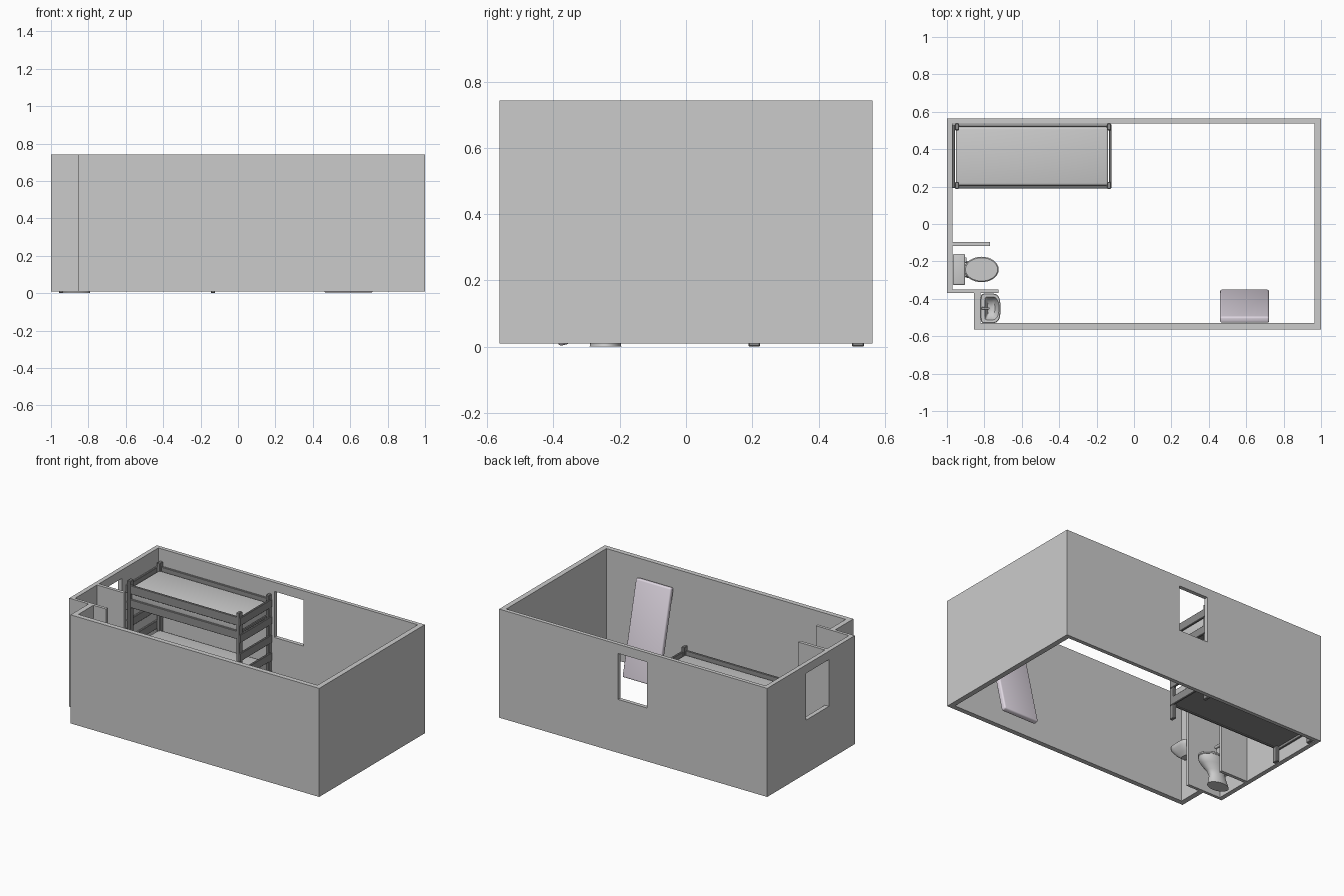
import bpy, bmesh, math
from mathutils import Matrix

if "Cube" in bpy.data.objects:
    bpy.data.objects.remove(bpy.data.objects["Cube"])


def material(name, rgb):
    m = bpy.data.materials.new(name)
    m.diffuse_color = (*rgb, 1)
    m.use_nodes = True
    m.node_tree.nodes["Principled BSDF"].inputs["Base Color"].default_value = m.diffuse_color
    return m


DARK = material("dark_frame", (0.27, 0.27, 0.27))
PALE = material("pale_fabric", (0.68, 0.68, 0.68))
MAUVE = material("mauve_fabric", (0.74, 0.68, 0.76))


def finish(bm, name, mat=None, smooth=False):
    bmesh.ops.recalc_face_normals(bm, faces=bm.faces[:])
    me = bpy.data.meshes.new(name)
    bm.to_mesh(me)
    bm.free()
    ob = bpy.data.objects.new(name, me)
    bpy.context.collection.objects.link(ob)
    if mat:
        me.materials.append(mat)
    if smooth:
        bpy.ops.object.select_all(action='DESELECT')
        ob.select_set(True)
        bpy.context.view_layer.objects.active = ob
        bpy.ops.object.shade_smooth_by_angle(angle=math.radians(35))
    return ob


def box(name, x, y, z, mat=None, bevel=0, segments=3):
    """Box from (min, max) pairs with optional rounded edges."""
    bm = bmesh.new()
    size = [b - a for a, b in (x, y, z)]
    mid = [(a + b) / 2 for a, b in (x, y, z)]
    bmesh.ops.create_cube(bm, size=1, matrix=Matrix.Translation(mid) @ Matrix.Diagonal((*size, 1)))
    if bevel:
        bmesh.ops.bevel(bm, geom=bm.edges[:], offset=bevel, segments=segments,
                        profile=0.5, affect='EDGES')
    return finish(bm, name, mat, bevel > 0)


def loft(name, rings, mat=None):
    """Skin a stack of equal-length point rings and cap both ends."""
    bm = bmesh.new()
    loops = [[bm.verts.new(p) for p in r] for r in rings]
    n = len(loops[0])
    for a, b in zip(loops, loops[1:]):
        for i in range(n):
            bm.faces.new((a[i], a[(i + 1) % n], b[(i + 1) % n], b[i]))
    bm.faces.new(loops[0])
    bm.faces.new(loops[-1])
    return finish(bm, name, mat, True)


def ellipse(cx, cy, rx, ry, z, n=32):
    return [(cx + rx * math.cos(2 * math.pi * i / n), cy + ry * math.sin(2 * math.pi * i / n), z)
            for i in range(n)]


# Room shell: stepped outline, no floor or ceiling
BOTTOM, TOP = 0.01, 0.742
outer = [(-1, .563), (-1, -.37), (-.855, -.37), (-.855, -.563), (1, -.563), (1, .563)]
inner = [(-.97, .537), (-.97, -.35), (-.82, -.35), (-.82, -.53), (.965, -.53), (.965, .537)]
bm = bmesh.new()
ring = [[bm.verts.new((x, y, z)) for x, y in pts]
        for pts, z in ((outer, BOTTOM), (outer, TOP), (inner, TOP), (inner, BOTTOM))]
for k in range(4):
    a, b = ring[k], ring[(k + 1) % 4]
    for i in range(6):
        j = (i + 1) % 6
        bm.faces.new((a[i], a[j], b[j], b[i]))
walls = finish(bm, "room_walls")

# Window openings in the back and left walls
for x, y, z in (((-.105, .112), (.45, .65), (.37, .68)),
                ((-1.1, -.9), (-.094, .148), (.37, .685))):
    cutter = box("window_cutter", x, y, z)
    cutter.hide_render = True
    mod = walls.modifiers.new("window", 'BOOLEAN')
    mod.operation = 'DIFFERENCE'
    mod.solver = 'EXACT'
    mod.object = cutter
    bpy.context.view_layer.objects.active = walls
    bpy.ops.object.modifier_apply(modifier=mod.name)
    bpy.data.objects.remove(cutter)

# Partitions around the toilet
box("toilet_partition", (-.97, -.77), (-.117, -.095), (BOTTOM, TOP))
box("sink_partition", (-.82, -.725), (-.37, -.35), (BOTTOM, TOP))

# Bunk bed: posts, end slats, side rails and mattresses
for x in (-.946, -.134):
    for y in (.206, .519):
        box("bed_post", (x - .011, x + .011), (y - .018, y + .018), (0, .66), DARK, .003, 1)
for x in (-.965, -.127):
    for z in (.12, .24, .36, .485, .6):
        box("bed_end_slat", (x - .007, x + .008), (.192, .533), (z - .028, z + .028), DARK, .003, 1)
for y in (.198, .526):
    for z0, z1 in ((.1, .17), (.48, .535), (.572, .63)):
        box("bed_side_rail", (-.95, -.13), (y - .007, y + .007), (z0, z1), DARK, .002, 1)
for z in (.12, .52):
    box("bed_mattress", (-.952, -.138), (.206, .518), (z, z + .085), PALE, .012)
    box("bed_base", (-.952, -.138), (.205, .519), (z - .015, z), DARK)

# Mattress leaning on the front wall
lean = box("leaning_mattress", (.46, .722), (0, .036), (0, .63), MAUVE, .01)
lean.location = (0, -.384, .001)
lean.rotation_euler = (math.radians(13.4), 0, 0)

# Toilet: pedestal and bowl, seat lid, tank and tank lid
TY = -.243
loft("toilet_bowl", [ellipse(cx, TY, rx, ry, z) for cx, rx, ry, z in (
    (-.865, .075, .048, 0), (-.865, .07, .045, .015), (-.86, .058, .036, .06),
    (-.85, .063, .04, .09), (-.83, .082, .055, .125), (-.817, .089, .063, .15),
    (-.815, .089, .065, .17))])
loft("toilet_lid", [ellipse(-.815, TY, rx, ry, z) for rx, ry, z in (
    (.088, .065, .171), (.092, .068, .175), (.092, .068, .184), (.086, .062, .189))])
box("toilet_neck", (-.955, -.86), (TY - .04, TY + .04), (.11, .172), None, .012)
box("toilet_tank", (-.967, -.908), (TY - .077, TY + .077), (.17, .315), None, .014)
box("toilet_tank_lid", (-.969, -.903), (TY - .083, TY + .083), (.313, .333), None, .008)
box("flush_handle", (-.91, -.895), (TY + .035, TY + .065), (.285, .293), None, .003)


# Sink: rounded basin hung from the wall, hollowed towards a drain
def basin(rx, ry, z, cx=-.767, p=3.2, n=40):
    pts = []
    for i in range(n):
        c, s = math.cos(2 * math.pi * i / n), math.sin(2 * math.pi * i / n)
        e = 2 / (p if c > 0 else 8)
        pts.append((cx + rx * math.copysign(abs(c) ** e, c),
                    -.451 + ry * math.copysign(abs(s) ** e, s), z))
    return pts


loft("sink_basin", [basin(.022, .03, .265, -.785), basin(.036, .055, .285, -.78),
                    basin(.05, .074, .315), basin(.053, .079, .33), basin(.053, .079, .342),
                    basin(.05, .076, .345), basin(.038, .062, .344, -.76, 2.4),
                    basin(.033, .054, .325, -.76, 2.2), basin(.02, .032, .302, -.762, 2),
                    basin(.006, .008, .297, -.764, 2)])

# Tap: upright and spout
box("tap_body", (-.815, -.803), (-.457, -.445), (.34, .375), None, .003)
box("tap_spout", (-.813, -.772), (-.456, -.446), (.366, .375), None, .003)
